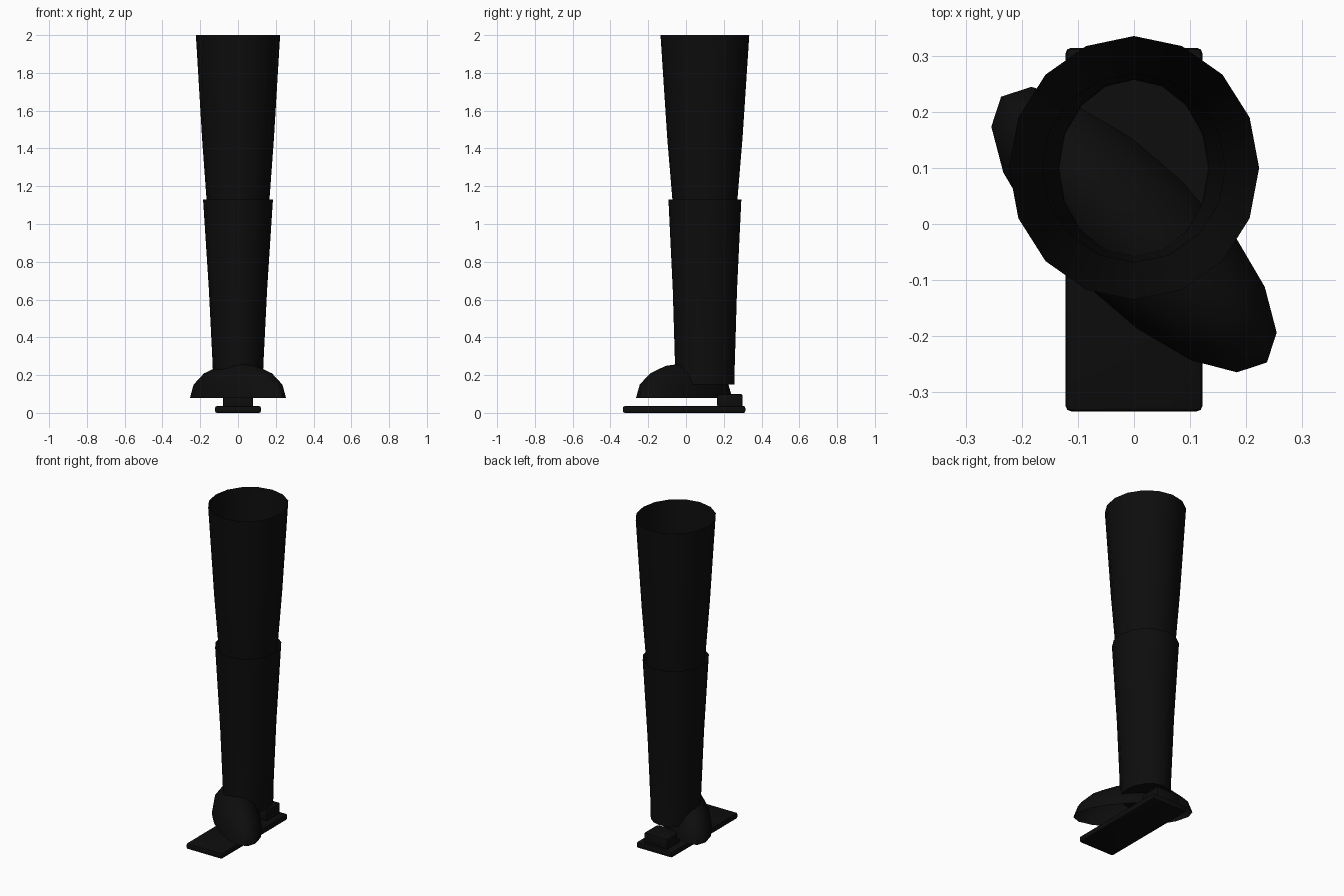
import bpy
import bmesh
from math import cos, sin, pi, radians
from mathutils import Matrix

old = bpy.data.objects.get("Cube")
if old:
    bpy.data.objects.remove(old)

black = bpy.data.materials.new("matte black")
black.use_nodes = True
tone = (0.004, 0.004, 0.004, 1)
black.diffuse_color = tone
black.node_tree.nodes["Principled BSDF"].inputs["Base Color"].default_value = tone
SIDES = 16


def finish(name, bm, angle=40):
    bmesh.ops.recalc_face_normals(bm, faces=bm.faces)
    mesh = bpy.data.meshes.new(name)
    bm.to_mesh(mesh)
    bm.free()
    obj = bpy.data.objects.new(name, mesh)
    bpy.context.collection.objects.link(obj)
    mesh.materials.append(black)
    bpy.ops.object.select_all(action="DESELECT")
    obj.select_set(True)
    bpy.context.view_layer.objects.active = obj
    bpy.ops.object.shade_smooth_by_angle(angle=radians(angle))
    return obj


def tube(name, rings, y, floor=False):
    """Skin oval rings given as (z, x radius, y radius)."""
    bm = bmesh.new()
    loops = [[bm.verts.new((rx * sin(2 * pi * i / SIDES), y + ry * cos(2 * pi * i / SIDES), z))
              for i in range(SIDES)] for z, rx, ry in rings]
    for a, b in zip(loops, loops[1:]):
        for i in range(SIDES):
            j = (i + 1) % SIDES
            bm.faces.new((a[i], a[j], b[j], b[i]))
    if floor:
        bm.faces.new(loops[0])
    return finish(name, bm)


def slab(name, low, high, bevel):
    bm = bmesh.new()
    bmesh.ops.create_cube(bm, size=1)
    for v in bm.verts:
        v.co = [a + (b - a) * (c + 0.5) for a, b, c in zip(low, high, v.co)]
    bmesh.ops.bevel(bm, geom=bm.edges[:], offset=bevel, segments=2, profile=0.5, affect="EDGES")
    return finish(name, bm)


# Open upper leg, tucked into the closed-bottom lower leg
tube("upper_leg", [(1.08, 0.163, 0.168), (1.45, 0.19, 0.199), (2, 0.223, 0.235)], 0.1)
tube("lower_leg", [(0.15, 0.132, 0.157), (0.25, 0.134, 0.158), (0.65, 0.154, 0.17),
                   (1.13, 0.185, 0.193)], 0.1, floor=True)

# Hollow foot dome, turned diagonally
bm = bmesh.new()
bmesh.ops.create_uvsphere(bm, u_segments=SIDES, v_segments=8, radius=1)
bmesh.ops.delete(bm, geom=[v for v in bm.verts if v.co.z < -0.01], context="VERTS")
bm.transform(Matrix.Translation((0, -0.01, 0.08)) @ Matrix.Rotation(-pi / 4, 4, "Z")
             @ Matrix.Diagonal((0.335, 0.131, 0.183, 1)))
finish("foot_dome", bm)

# Sole plate and heel block
slab("sole_plate", (-0.122, -0.334, 0), (0.122, 0.314, 0.036), 0.01)
slab("heel_block", (-0.08, 0.165, 0.03), (0.08, 0.3, 0.1), 0.01)
